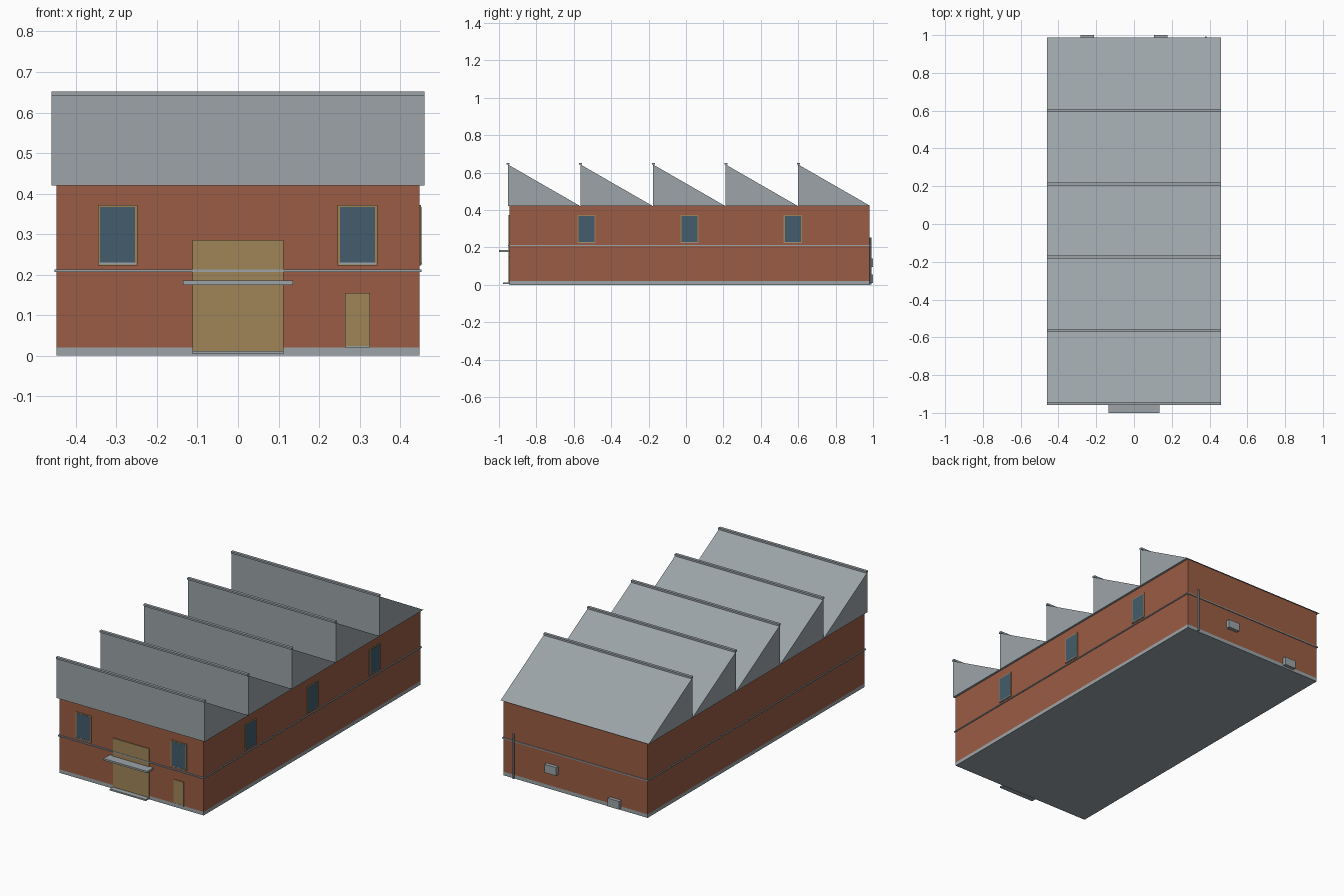
import bpy, bmesh

if "Cube" in bpy.data.objects:
    bpy.data.objects.remove(bpy.data.objects["Cube"])


def material(name, rgb):
    m = bpy.data.materials.new(name)
    m.diffuse_color = (*rgb, 1)
    m.use_nodes = True
    m.node_tree.nodes["Principled BSDF"].inputs["Base Color"].default_value = m.diffuse_color
    return m


BRICK = material("red_brick", (0.323, 0.107, 0.058))
GREY = material("grey_metal", (0.332, 0.371, 0.392))
TAN = material("tan_wood", (0.352, 0.235, 0.098))
GLASS = material("blue_glass", (0.056, 0.107, 0.150))


def finish(name, bm, mat):
    bmesh.ops.recalc_face_normals(bm, faces=bm.faces)
    mesh = bpy.data.meshes.new(name)
    bm.to_mesh(mesh)
    bm.free()
    mesh.materials.append(mat)
    ob = bpy.data.objects.new(name, mesh)
    bpy.context.collection.objects.link(ob)
    return ob


def box(name, x, y, z, mat):
    """Box from (min, max) ranges."""
    bm = bmesh.new()
    bmesh.ops.create_cube(bm, size=1)
    for v in bm.verts:
        for i, (a, b) in enumerate((x, y, z)):
            v.co[i] = (a + b) / 2 + v.co[i] * (b - a)
    return finish(name, bm, mat)


def prism(name, profile, half_width, mat):
    """Extrude a y-z profile along x."""
    bm = bmesh.new()
    face = bm.faces.new([bm.verts.new((-half_width, y, z)) for y, z in profile])
    new = bmesh.ops.extrude_face_region(bm, geom=[face])["geom"]
    bmesh.ops.translate(bm, vec=(2 * half_width, 0, 0),
                        verts=[g for g in new if isinstance(g, bmesh.types.BMVert)])
    return finish(name, bm, mat)


W, FRONT, BACK, EAVES = 0.448, -0.944, 0.98, 0.42

# Main body
box("plinth", (-W, W), (FRONT, BACK), (0, 0.02), GREY)
box("brick_walls", (-W, W), (FRONT, BACK), (0.02, EAVES), BRICK)

# String course around all four walls
B = 0.005
Z = (0.207, 0.213)
box("band_front", (-W - B, W + B), (FRONT - B - 0.002, FRONT), Z, GREY)
box("band_back", (-W - B, W + B), (BACK, BACK + B), Z, GREY)
for side, s in (("left", -1), ("right", 1)):
    box("band_" + side, tuple(sorted((s * W, s * (W + B)))), (FRONT, BACK), Z, GREY)

# Sawtooth roof with ridge caps
RW, START, PITCH = 0.46, -0.952, 0.388
for i in range(5):
    y = START + i * PITCH
    prism(f"roof_tooth_{i + 1}", [(y, EAVES), (y + PITCH, EAVES), (y, 0.643)], RW, GREY)
    box(f"ridge_cap_{i + 1}", (-RW, RW), (y - 0.007, y + 0.009), (0.642, 0.652), GREY)


def window(name, centre, on_front):
    """Frame, glass and sill plates on the front or right wall."""
    parts = (("frame", 0.049, 0.223, 0.372, 0.004, TAN),
             ("glass", 0.043, 0.229, 0.367, 0.005, GLASS),
             ("sill", 0.045, 0.225, 0.230, 0.006, GREY))
    for part, half, z0, z1, depth, mat in parts:
        along = (centre - half, centre + half)
        if on_front:
            box(f"{name}_{part}", along, (FRONT - depth, FRONT), (z0, z1), mat)
        else:
            box(f"{name}_{part}", (W, W + depth), along, (z0, z1), mat)


for n, x in enumerate((-0.297, 0.295)):
    window(f"front_window_{n + 1}", x, True)
for n, y in enumerate((-0.532, 0.019, 0.571)):
    window(f"side_window_{n + 1}", y, False)

# Entrance: big door, canopy, step, small door with threshold
box("main_door", (-0.112, 0.112), (FRONT - 0.005, FRONT), (0.008, 0.286), TAN)
box("canopy", (-0.136, 0.136), (-1.0, FRONT), (0.175, 0.185), GREY)
box("door_step", (-0.112, 0.112), (-0.978, FRONT), (0.004, 0.012), GREY)
box("small_door", (0.264, 0.326), (FRONT - 0.004, FRONT), (0.02, 0.155), TAN)
box("small_door_threshold", (0.266, 0.324), (FRONT - 0.005, FRONT), (0.02, 0.024), GREY)

# Back wall: vent boxes and pipe
box("vent_box_upper", (0.107, 0.178), (BACK, 1.0), (0.095, 0.141), GREY)
box("vent_box_lower", (-0.284, -0.213), (BACK, 1.0), (0.010, 0.056), GREY)
bm = bmesh.new()
bmesh.ops.create_cone(bm, cap_ends=True, segments=8, radius1=0.006, radius2=0.006, depth=0.25)
bmesh.ops.translate(bm, vec=(0.38, BACK + 0.007, 0.127), verts=bm.verts)
finish("drain_pipe", bm, GREY)
